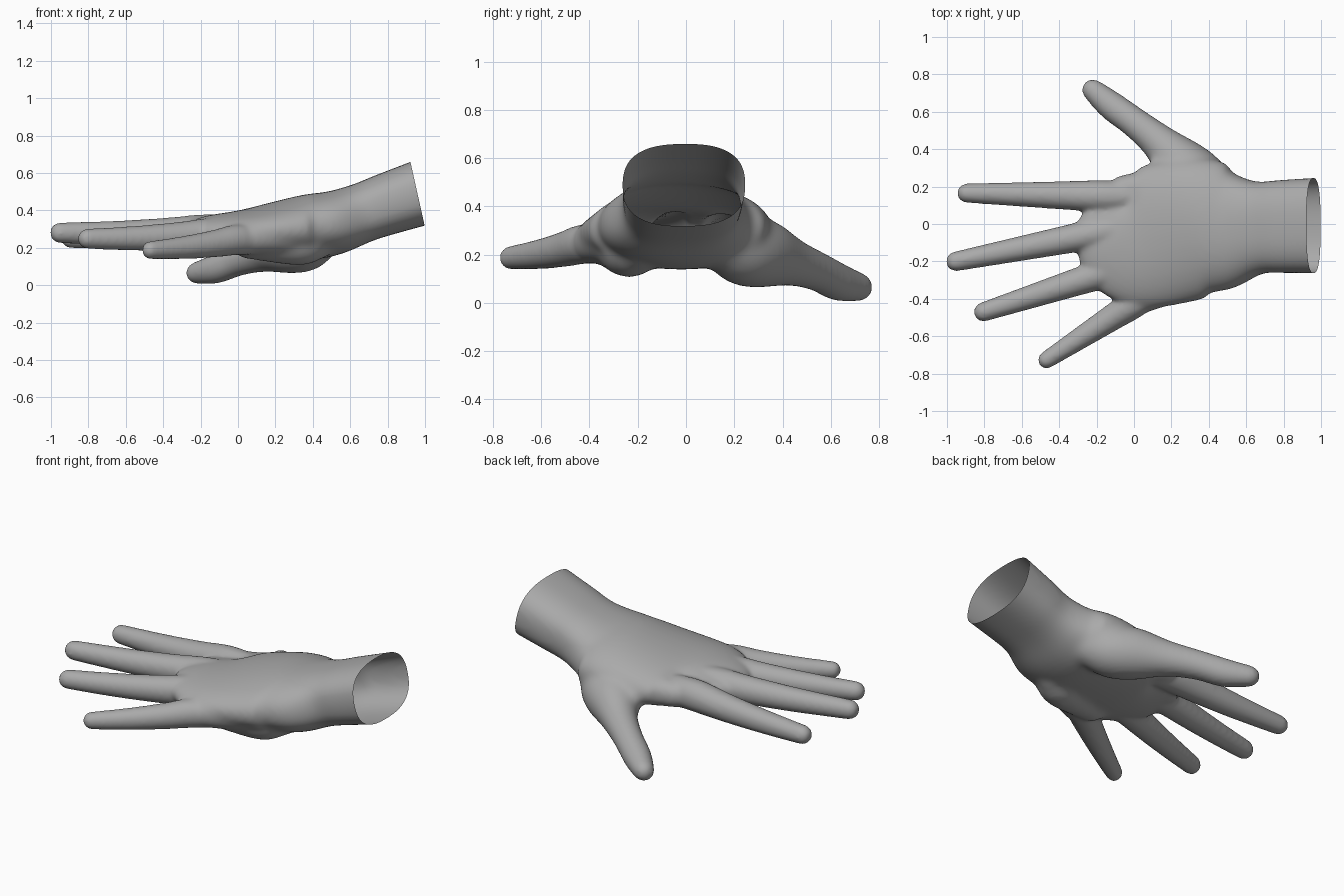
import bpy, bmesh, math
from mathutils import Vector

if "Cube" in bpy.data.objects:
    bpy.data.objects.remove(bpy.data.objects["Cube"])

SIDES = 32


def spline(rows, steps=6):
    """Catmull-Rom interpolation of whole section rows."""
    rows = [Vector(r) for r in rows]
    out = []
    for i in range(len(rows) - 1):
        p1, p2 = rows[i], rows[i + 1]
        p0, p3 = rows[max(i - 1, 0)], rows[min(i + 2, len(rows) - 1)]
        for k in range(steps):
            t = k / steps
            out.append(0.5 * (2 * p1 + (p2 - p0) * t + (2 * p0 - 5 * p1 + 4 * p2 - p3) * t * t
                              + (3 * p1 - p0 - 3 * p2 + p3) * t ** 3))
    return out + [rows[-1]]


def loft(name, rows, power=lambda x: 2.0):
    """Tube with domed ends; rows are (x, y, z, half width[, half height])."""
    rows = spline(rows)
    pts = [Vector(r[:3]) for r in rows]
    bm = bmesh.new()
    rings = []

    def ring(c, tan, w, h):
        side = Vector((0, 0, 1)).cross(tan).normalized()
        up = tan.cross(side)
        e = 2 / power(c.x)
        vs = []
        for j in range(SIDES):
            a = 2 * math.pi * j / SIDES
            ca, sa = math.cos(a), math.sin(a)
            u = math.copysign(abs(ca) ** e, ca)
            v = math.copysign(abs(sa) ** e, sa)
            vs.append(bm.verts.new(c + side * w * u + up * h * v))
        rings.append(vs)

    def dome(i, tan, sign, steps):
        w, h = rows[i][3], rows[i][-1]
        for k in steps:
            a = k * math.radians(14)
            ring(pts[i] + tan * sign * min(w, h) * math.sin(a), tan, w * math.cos(a), h * math.cos(a))

    n = len(rows)
    dome(0, (pts[1] - pts[0]).normalized(), -1, range(6, 0, -1))
    for i, r in enumerate(rows):
        tan = (pts[min(i + 1, n - 1)] - pts[max(i - 1, 0)]).normalized()
        ring(pts[i], tan, r[3], r[-1])
    dome(n - 1, tan, 1, range(1, 7))
    for a, b in zip(rings, rings[1:]):
        for j in range(SIDES):
            k = (j + 1) % SIDES
            bm.faces.new((a[j], a[k], b[k], b[j]))
    bm.faces.new(rings[0][::-1])
    bm.faces.new(rings[-1])
    bmesh.ops.recalc_face_normals(bm, faces=bm.faces)
    me = bpy.data.meshes.new(name)
    bm.to_mesh(me)
    bm.free()
    ob = bpy.data.objects.new(name, me)
    bpy.context.collection.objects.link(ob)
    return ob


def finger(name, knuckle, tip, r0, r1):
    """Tapering finger, sagging slightly, its root sinking into the palm."""
    k, t = Vector(knuckle), Vector(tip)
    rows = []
    for i in range(-1, 5):
        s = i / 4
        p = k.lerp(t, s)
        r = r0 + (r1 - r0) * s
        if i < 0:
            p.z = k.z - 0.005
            r = r0 * 0.92
        else:
            p.z -= 0.008 * math.sin(math.pi * s)
        rows.append((*p, r, r * 1.04))
    return loft(name, rows)


def fuse(target, iterations):
    """Join every object into the target as one softened skin."""
    bpy.ops.object.select_all(action='SELECT')
    bpy.context.view_layer.objects.active = target
    bpy.ops.object.join()
    remesh = target.modifiers.new("fuse", 'REMESH')
    remesh.mode = 'VOXEL'
    remesh.voxel_size = 0.012
    soft = target.modifiers.new("soften", 'SMOOTH')
    soft.factor = 0.5
    soft.iterations = iterations
    bpy.ops.object.convert(target='MESH')


# forearm stub, wrist and palm: boxy at the wrist, oval at the palm
hand = loft("hand", [
    (1.12, -0.005, 0.54, 0.262, 0.183),
    (0.80, -0.013, 0.435, 0.250, 0.166),
    (0.66, -0.02, 0.385, 0.250, 0.160),
    (0.50, -0.03, 0.33, 0.325, 0.172),
    (0.36, -0.02, 0.310, 0.376, 0.173),
    (0.10, -0.066, 0.286, 0.384, 0.134),
    (-0.02, -0.07, 0.28, 0.362, 0.115),
    (-0.11, -0.04, 0.28, 0.287, 0.098),
    (-0.21, 0.04, 0.28, 0.15, 0.065)],
    lambda x: 2.1 + 0.5 * min(max((x - 0.45) / 0.25, 0), 1))

# thumb with its fleshy base
loft("thumb", [
    (0.44, 0.16, 0.255, 0.12),
    (0.36, 0.235, 0.22, 0.147),
    (0.25, 0.325, 0.203, 0.142),
    (0.13, 0.44, 0.168, 0.100),
    (0.0, 0.545, 0.130, 0.083),
    (-0.12, 0.632, 0.086, 0.080),
    (-0.222, 0.718, 0.065, 0.062)])

# heel of the palm on the little finger side
loft("palm_heel", [
    (0.42, -0.19, 0.235, 0.10),
    (0.32, -0.235, 0.225, 0.12),
    (0.05, -0.30, 0.23, 0.09)])

# webs beside the index finger and the little finger
loft("thumb_web", [(0.36, 0.25, 0.30, 0.10), (0.14, 0.29, 0.26, 0.065)])
loft("index_web", [(0.16, 0.21, 0.285, 0.095), (-0.06, 0.185, 0.283, 0.078)])
loft("little_web", [(0.26, -0.30, 0.265, 0.10), (0.06, -0.39, 0.25, 0.085)])
fuse(hand, 25)

# fingers
finger("index_finger", (-0.16, 0.148, 0.288), (-0.895, 0.165, 0.252), 0.086, 0.052)
finger("middle_finger", (-0.16, -0.043, 0.292), (-0.953, -0.20, 0.280), 0.084, 0.053)
finger("ring_finger", (-0.12, -0.25, 0.275), (-0.805, -0.47, 0.248), 0.083, 0.052)
finger("little_finger", (0.0, -0.425, 0.243), (-0.468, -0.727, 0.187), 0.079, 0.047)
fuse(hand, 12)

# slanted open cut at the wrist
bm = bmesh.new()
bm.from_mesh(hand.data)
bmesh.ops.bisect_plane(bm, geom=bm.verts[:] + bm.edges[:] + bm.faces[:],
                       plane_co=(0.96, 0, 0.488), plane_no=(0.976, 0, 0.218), clear_outer=True)
bm.to_mesh(hand.data)
bm.free()

# one plain colour
skin = bpy.data.materials.new("plain_grey")
skin.diffuse_color = (0.4, 0.4, 0.4, 1)
skin.use_nodes = True
skin.node_tree.nodes["Principled BSDF"].inputs["Base Color"].default_value = skin.diffuse_color
hand.data.materials.clear()
hand.data.materials.append(skin)
for f in hand.data.polygons:
    f.material_index = 0
    f.use_smooth = True
